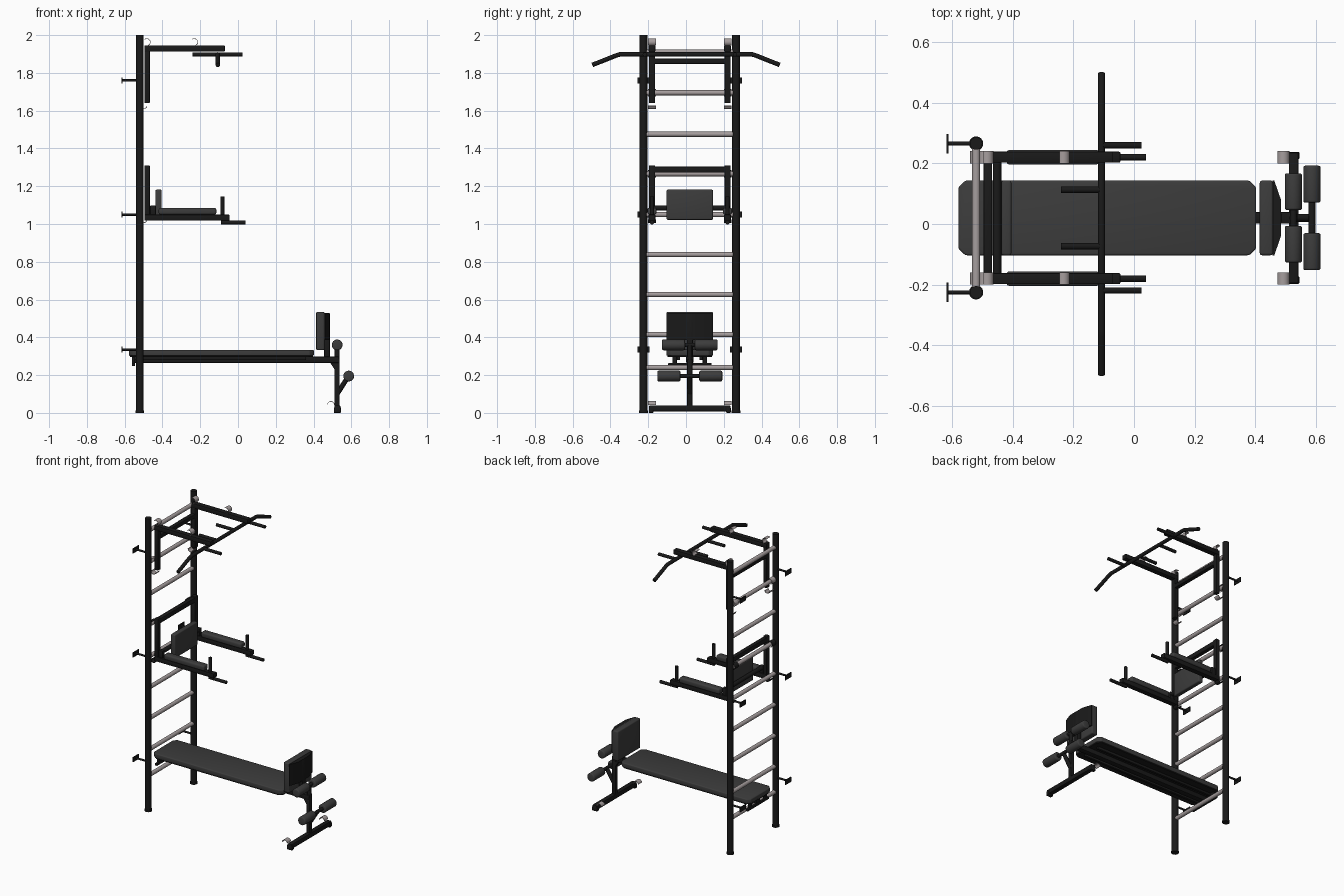
import bpy, bmesh, math
from mathutils import Vector

if "Cube" in bpy.data.objects:
    bpy.data.objects.remove(bpy.data.objects["Cube"])

def material(name, c):
    m = bpy.data.materials.new(name)
    m.diffuse_color = (*c, 1)
    m.use_nodes = True
    m.node_tree.nodes["Principled BSDF"].inputs["Base Color"].default_value = m.diffuse_color
    return m

BLACK = material("black_steel", (0.010, 0.010, 0.010))
PAD = material("dark_vinyl", (0.045, 0.045, 0.045))
GREY = material("grey_rung", (0.38, 0.34, 0.34))
CY = 0.02                    # centre plane of the rack
SIDES = (CY - 0.20, CY + 0.20)

def finish(name, bm, mat, smooth=True):
    me = bpy.data.meshes.new(name)
    bmesh.ops.recalc_face_normals(bm, faces=bm.faces)
    bm.to_mesh(me)
    bm.free()
    me.materials.append(mat)
    ob = bpy.data.objects.new(name, me)
    bpy.context.collection.objects.link(ob)
    if smooth:
        bpy.ops.object.select_all(action='DESELECT')
        ob.select_set(True)
        bpy.context.view_layer.objects.active = ob
        bpy.ops.object.shade_smooth_by_angle(angle=math.radians(35))
    return ob

def box(name, lo, hi, mat=BLACK, bevel=0.004, seg=2):
    bm = bmesh.new()
    bmesh.ops.create_cube(bm, size=1)
    for v in bm.verts:
        v.co = [lo[i] + (v.co[i] + 0.5) * (hi[i] - lo[i]) for i in range(3)]
    if bevel:
        bmesh.ops.bevel(bm, geom=bm.edges[:], offset=bevel, segments=seg,
                        profile=0.5, affect='EDGES')
    return finish(name, bm, mat)

def rod(name, a, b, r, mat=BLACK, bevel=0.0, n=20):
    a, b = Vector(a), Vector(b)
    bm = bmesh.new()
    bmesh.ops.create_cone(bm, cap_ends=True, segments=n, radius1=r, radius2=r,
                          depth=(b - a).length)
    if bevel:
        rim = [e for e in bm.edges if abs(e.verts[0].co.z - e.verts[1].co.z) < 1e-5]
        bmesh.ops.bevel(bm, geom=rim, offset=bevel, segments=3, profile=0.5, affect='EDGES')
    rot = (b - a).to_track_quat('Z', 'Y').to_matrix().to_4x4()
    bmesh.ops.transform(bm, matrix=rot, verts=bm.verts)
    bmesh.ops.translate(bm, vec=(a + b) / 2, verts=bm.verts)
    return finish(name, bm, mat)

def prism(name, pts, axis, lo, hi, mat=BLACK, bevel=0.0):
    """Extrude a 2D outline: axis 'y' takes (x, z) points, axis 'z' takes (x, y)."""
    bm = bmesh.new()
    put = (lambda p, d: (p[0], d, p[1])) if axis == 'y' else (lambda p, d: (p[0], p[1], d))
    f = bm.faces.new([bm.verts.new(put(p, lo)) for p in pts])
    g = bmesh.ops.extrude_face_region(bm, geom=[f])
    d = Vector(put((0, 0), hi - lo))
    bmesh.ops.translate(bm, vec=d, verts=[v for v in g['geom'] if isinstance(v, bmesh.types.BMVert)])
    if bevel:
        bmesh.ops.bevel(bm, geom=bm.edges[:], offset=bevel, segments=3, profile=0.5, affect='EDGES')
    return finish(name, bm, mat)

def clip(name, x, z, start, end, r=0.02, mat=GREY):
    """Thin curved hook, one on each side of the rack."""
    for y in SIDES:
        arc = [math.radians(start + (end - start) * i / 12) for i in range(13)]
        pts = [(x + r * math.cos(t), z + r * math.sin(t)) for t in arc]
        pts += [(x + (r - 0.003) * math.cos(t), z + (r - 0.003) * math.sin(t)) for t in reversed(arc)]
        prism(name, pts, 'y', y - 0.02, y + 0.02, mat)

# Ladder: uprights, feet, wall brackets, rungs
for y in (CY - 0.245, CY + 0.245):
    rod("upright", (-0.52, y, 0), (-0.52, y, 2), 0.0205, n=24)
    rod("upright_foot", (-0.52, y, 0), (-0.52, y, 0.012), 0.0235, n=24)
    for z in (0.335, 1.05, 1.76):
        rod("wall_bracket_arm", (-0.615, y, z), (-0.52, y, z), 0.0065)
        box("wall_bracket_plate", (-0.617, y - 0.032, z - 0.016), (-0.611, y + 0.032, z + 0.016), bevel=0)
for z in (0.24, 0.415, 0.627, 0.838, 1.05, 1.266, 1.475, 1.695, 1.91):
    rod("rung", (-0.52, CY - 0.24, z), (-0.52, CY + 0.24, z), 0.0135, GREY)

# Pull-up station
for y in SIDES:
    box("pullup_post", (-0.495, y - 0.016, 1.64), (-0.467, y + 0.016, 1.93))
    box("pullup_beam", (-0.495, y - 0.018, 1.913), (-0.07, y + 0.018, 1.945))
box("pullup_crossbar", (-0.495, SIDES[0], 1.848), (-0.467, SIDES[1], 1.876))
bar = bpy.data.curves.new("pullup_bar", 'CURVE')
bar.dimensions = '3D'
bar.bevel_depth, bar.bevel_resolution, bar.use_fill_caps = 0.012, 4, True
sp = bar.splines.new('POLY')
path = [(-0.496, 1.842), (-0.37, 1.892), (-0.35, 1.898), (0.35, 1.898), (0.37, 1.892), (0.496, 1.842)]
sp.points.add(len(path) - 1)
for p, (y, z) in zip(sp.points, path):
    p.co = (-0.107, y, z, 1)
bar.materials.append(BLACK)
bpy.context.collection.objects.link(bpy.data.objects.new("pullup_bar", bar))
for s in (-1, 1):
    rod("outer_grip", (-0.107, CY + s * 0.239, 1.898), (0.025, CY + s * 0.239, 1.898), 0.0105)
    rod("inner_grip", (-0.24, CY + s * 0.093, 1.898), (-0.107, CY + s * 0.093, 1.898), 0.0105)
clip("rear_beam_hook", -0.483, 1.963, -70, 130)
clip("front_beam_hook", -0.232, 1.963, -70, 130)
clip("lower_post_hook", -0.50, 1.628, 180, 350)
clip("rung_hook", -0.52, 1.695, 60, 250)

# Dip station
for y in SIDES:
    box("dip_post", (-0.495, y - 0.016, 1.02), (-0.467, y + 0.016, 1.31))
    box("dip_arm", (-0.495, y - 0.018, 1.018), (-0.045, y + 0.018, 1.05))
    box("arm_pad", (-0.42, y - 0.024, 1.05), (-0.115, y + 0.024, 1.086), PAD, 0.01, 3)
    rod("dip_upright_grip", (-0.083, y, 1.04), (-0.083, y, 1.146), 0.0105)
    rod("dip_forward_grip", (-0.09, y, 1.008), (0.04, y, 1.008), 0.0105)
    box("pad_bracket", (-0.465, y - 0.012, 1.04), (-0.435, y + 0.012, 1.098))
box("dip_crossbar", (-0.495, SIDES[0], 1.272), (-0.467, SIDES[1], 1.304))
rod("backrest_bar", (-0.451, SIDES[0], 1.085), (-0.451, SIDES[1], 1.085), 0.014)
box("backrest", (-0.437, CY - 0.123, 1.022), (-0.404, CY + 0.123, 1.182), PAD, 0.007, 3)
clip("dip_top_hook", -0.52, 1.266, 60, 250, mat=BLACK)
clip("dip_low_hook", -0.50, 1.025, 180, 350, mat=BLACK)

# Bench: padded board with clipped corners, spine beam, rung hooks
def board(x0, x1, w, c):
    return [(x0 + c, CY - w), (x1 - c, CY - w), (x1, CY - w + c), (x1, CY + w - c),
            (x1 - c, CY + w), (x0 + c, CY + w), (x0, CY + w - c), (x0, CY - w + c)]
prism("bench_pad", board(-0.578, 0.402, 0.123, 0.022), 'z', 0.302, 0.334, PAD, 0.006)
prism("bench_board", board(-0.572, 0.396, 0.117, 0.022), 'z', 0.296, 0.304)
box("bench_spine", (-0.56, CY - 0.019, 0.265), (0.535, CY + 0.019, 0.298))
box("bench_hook_bar", (-0.562, CY - 0.115, 0.247), (-0.545, CY + 0.115, 0.264))
for s in (-1, 1):
    box("bench_hook", (-0.562, CY + s * 0.08 - 0.012, 0.25), (-0.545, CY + s * 0.08 + 0.012, 0.30))
    box("bench_rail", (-0.56, CY + s * 0.06 - 0.008, 0.28), (0.36, CY + s * 0.06 + 0.008, 0.298), bevel=0.002)

# Curl pad at the bench end
box("curl_pad", (0.414, CY - 0.123, 0.332), (0.458, CY + 0.123, 0.535), PAD, 0.008, 3)
prism("curl_back_plate", [(0.456, CY - 0.123), (0.462, CY - 0.123), (0.484, CY - 0.06),
      (0.484, CY + 0.06), (0.462, CY + 0.123), (0.456, CY + 0.123)], 'z', 0.385, 0.53)
box("curl_post", (0.456, CY - 0.016, 0.28), (0.486, CY + 0.016, 0.53))

# Front leg, foot and gusset
box("front_leg", (0.51, CY - 0.014, 0.02), (0.538, CY + 0.014, 0.285))
box("foot_bar", (0.51, CY - 0.215, 0.008), (0.542, CY + 0.215, 0.04))
for y in (CY - 0.205, CY + 0.205):
    box("foot_cap", (0.507, y - 0.012, 0), (0.545, y + 0.012, 0.03))
prism("leg_gusset", [(0.485, 0.27), (0.515, 0.27), (0.515, 0.225)], 'y', CY - 0.012, CY + 0.012)
clip("foot_hook", 0.492, 0.042, 0, 175)

# Leg rollers on their axles
rod("roller_arm", (0.525, CY, 0.10), (0.585, CY, 0.195), 0.013)
rod("roller_stem", (0.525, CY, 0.28), (0.525, CY, 0.36), 0.013)
for name, x, z, inner, outer in (("upper", 0.525, 0.36, 0.026, 0.147), ("lower", 0.586, 0.195, 0.05, 0.172)):
    rod(name + "_axle", (x, CY - outer + 0.01, z), (x, CY + outer - 0.01, z), 0.011)
    for s in (-1, 1):
        rod(name + "_roller", (x, CY + s * inner, z), (x, CY + s * outer, z), 0.0285, PAD, 0.007, 24)
